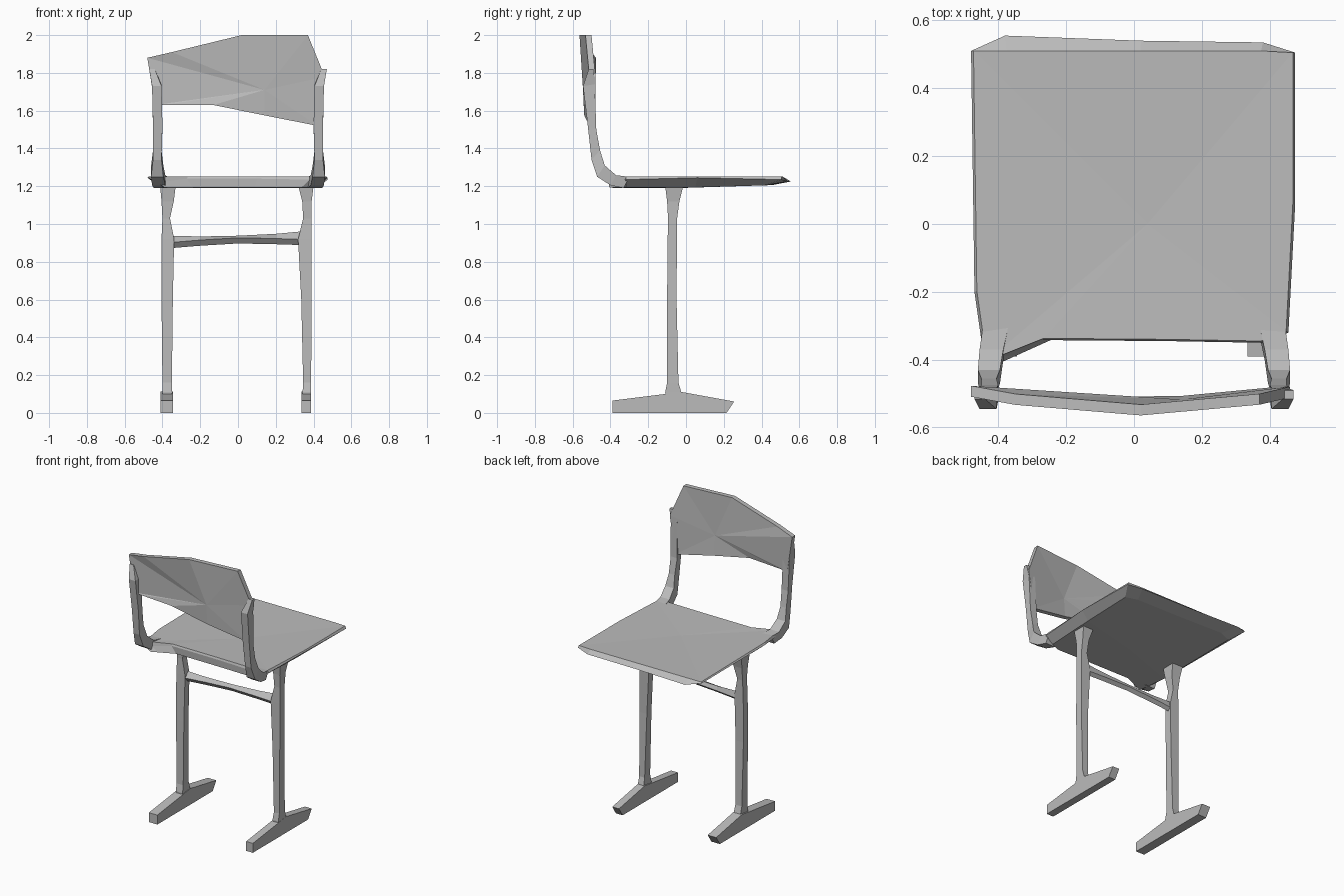
import bpy
import bmesh

if "Cube" in bpy.data.objects:
    bpy.data.objects.remove(bpy.data.objects["Cube"])

grey = bpy.data.materials.new("plain grey")
grey.diffuse_color = (0.5, 0.5, 0.5, 1)
grey.use_nodes = True
grey.node_tree.nodes["Principled BSDF"].inputs["Base Color"].default_value = grey.diffuse_color


def finish(name, bm):
    bmesh.ops.recalc_face_normals(bm, faces=bm.faces)
    mesh = bpy.data.meshes.new(name)
    bm.to_mesh(mesh)
    bm.free()
    mesh.materials.append(grey)
    ob = bpy.data.objects.new(name, mesh)
    bpy.context.collection.objects.link(ob)
    return ob


def loft(name, rings, poles=None):
    """Skin a row of equal-sized rings; cap with faces, or fans to two poles."""
    bm = bmesh.new()
    vs = [[bm.verts.new(p) for p in r] for r in rings]
    n = len(vs[0])
    for a, b in zip(vs, vs[1:]):
        for i in range(n):
            j = (i + 1) % n
            bm.faces.new((a[i], a[j], b[j], b[i]))
    for k, ring in enumerate((vs[0], vs[-1])):
        if poles:
            pole = bm.verts.new(poles[k])
            for i in range(n):
                bm.faces.new((ring[i], ring[(i + 1) % n], pole))
        else:
            bm.faces.new(ring)
    return finish(name, bm)


def rect_xy(x0, x1, y0, y1, z):
    return [(x0, y0, z), (x1, y0, z), (x1, y1, z), (x0, y1, z)]


# Seat: rim outline, with a flat top inside it and a shallow tapered underside
rim = [(-.48, .51, 1.245), (-.38, .555, 1.225), (.02, .54, 1.225), (.38, .535, 1.225),
       (.475, .505, 1.235), (.475, .06, 1.245), (.455, -.32, 1.235), (.38, -.35, 1.235),
       (.10, -.345, 1.24), (-.27, -.342, 1.24), (-.39, -.39, 1.225), (-.44, -.41, 1.23),
       (-.47, -.2, 1.24)]
top = [(x * .985, min(y, .51) if y > 0 else y * .985, 1.252) for x, y, z in rim]
under = [(x * .88, y * (.82 if y > 0 else .99), 1.192 + max(y, 0) * .025) for x, y, z in rim]
loft("seat", [top, rim, under], [(.04, 0, 1.243), (.0, -.05, 1.19)])


# Backrest: thin curved panel, leaning slightly backwards
def back_y(x, z):
    bow = 1 - (x / .46) ** 2
    return -.492 - .035 * bow - .035 * (z - 1.6) * (.5 + bow)


outline = [(-.48, 1.88), (-.35, 1.91), (.02, 2.0), (.37, 2.0), (.46, 1.78),
           (.42, 1.52), (.14, 1.575), (-.13, 1.63), (-.39, 1.63), (-.44, 1.63)]
sides = [[(x, back_y(x, z) + d, z) for x, z in outline] for d in (-.016, .016)]
loft("backrest", sides, [(.14, back_y(.14, 1.71) + d, 1.71) for d in (-.016, .012)])

# Back posts: curve from the rear seat corners up to the panel
# x inner, x outer, outer (y, z), inner (y, z)
post = [(.37, .445, (-.33, 1.19), (-.30, 1.25)), (.385, .455, (-.40, 1.205), (-.37, 1.258)),
        (.395, .46, (-.47, 1.25), (-.43, 1.31)), (.405, .45, (-.50, 1.34), (-.455, 1.39)),
        (.40, .45, (-.52, 1.52), (-.475, 1.50)), (.405, .455, (-.545, 1.73), (-.483, 1.74)),
        (.44, .47, (-.515, 1.82), (-.49, 1.82))]
for side, s in (("left", -1), ("right", 1)):
    loft(side + "_back_post",
         [[(s * a, *o), (s * b, *o), (s * b, *i), (s * a, *i)] for a, b, o, i in post])

# Legs: slim, flared at the seat, at the crossbar and at the foot
flare = [(0.03, -.105, -.03), (.11, -.11, -.025), (.16, -.10, -.04), (.6, -.10, -.05),
         (.92, -.097, -.048), (1.03, -.095, -.047), (1.12, -.10, -.035), (1.2, -.11, -.015)]
legs = {"left": [(-.40, -.35), (-.40, -.348), (-.40, -.35), (-.405, -.345),
                 (-.405, -.338), (-.40, -.36), (-.405, -.34), (-.412, -.33)],
        "right": [(.342, .385), (.342, .386), (.345, .387), (.335, .39),
                  (.318, .39), (.345, .39), (.34, .39), (.32, .40)]}
for side, xs in legs.items():
    loft(side + "_leg", [rect_xy(a, b, y0, y1, z) for (a, b), (z, y0, y1) in zip(xs, flare)])

# Feet: low wedges running front to back
foot = [(-.39, 0), (-.39, .065), (-.11, .10), (-.03, .112), (.255, .06), (.215, 0)]
for side, a, b in (("left", -.41, -.345), ("right", .335, .387)):
    loft(side + "_foot", [[(x, y, z) for y, z in foot] for x in (a, b)])

# Crossbar: slightly sagging bar between the legs
bar = [(-.36, .872, .938), (-.2, .885, .934), (0, .897, .938), (.2, .893, .948), (.35, .888, .962)]
loft("crossbar", [[(x, -.095, lo + .03), (x, -.07, lo), (x, -.05, lo + .02), (x, -.06, hi)]
                  for x, lo, hi in bar])
